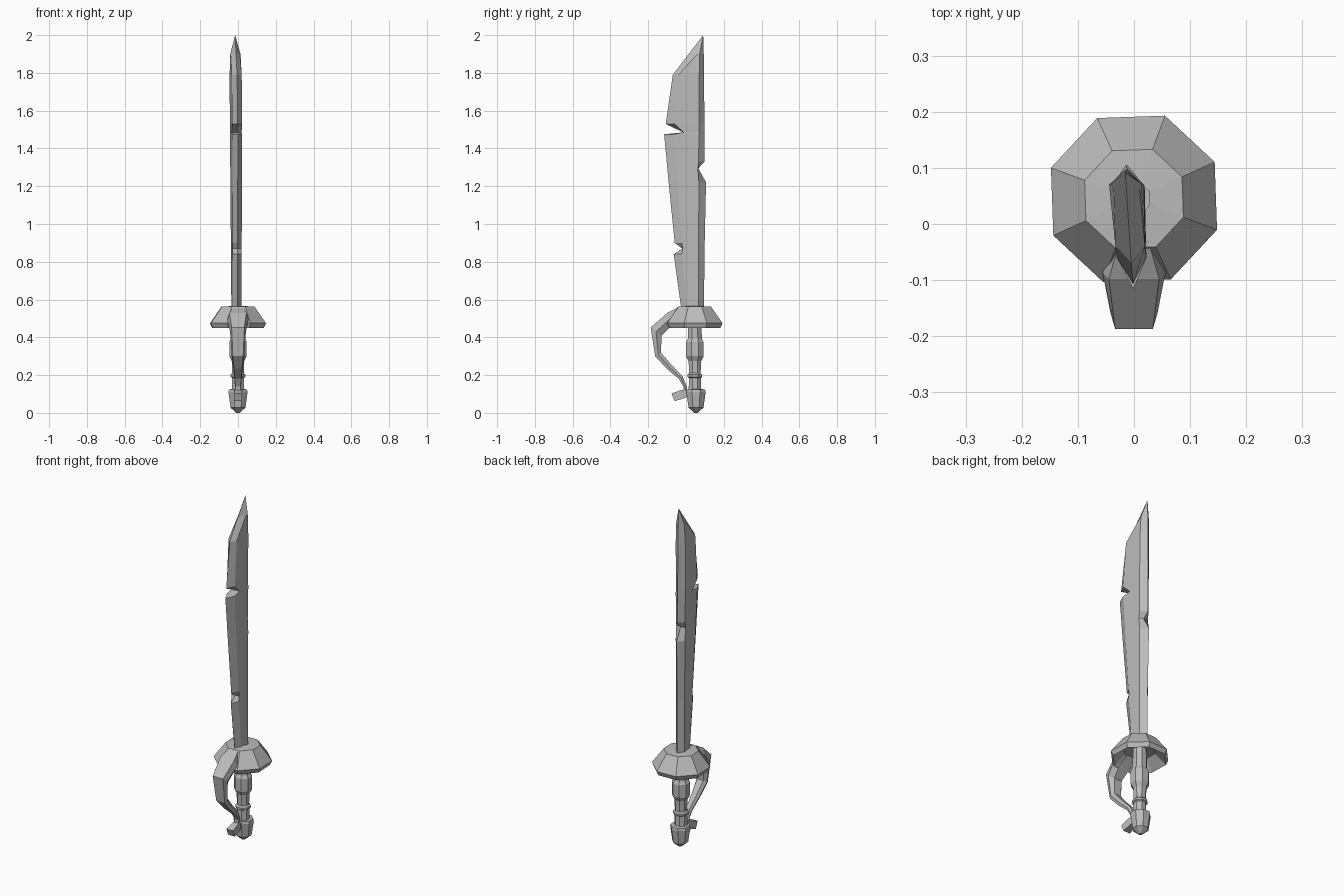
import bpy, bmesh, math

steel = bpy.data.materials.new("grey_steel")
steel.diffuse_color = (0.5, 0.5, 0.5, 1)


def loft(name, rings, closed=False):
    """Skin a list of equal-sized point rings; cap the ends or join them."""
    bm = bmesh.new()
    rows = [[bm.verts.new(p) for p in r] for r in rings]
    n = len(rows[0])
    pairs = list(zip(rows, rows[1:])) + ([(rows[-1], rows[0])] if closed else [])
    for a, b in pairs:
        for i in range(n):
            j = (i + 1) % n
            bm.faces.new((a[i], a[j], b[j], b[i]))
    if not closed:
        bm.faces.new(rows[0])
        bm.faces.new(rows[-1])
    bmesh.ops.remove_doubles(bm, verts=bm.verts, dist=0.0005)
    bmesh.ops.recalc_face_normals(bm, faces=bm.faces)
    me = bpy.data.meshes.new(name)
    bm.to_mesh(me)
    bm.free()
    me.materials.append(steel)
    ob = bpy.data.objects.new(name, me)
    bpy.context.collection.objects.link(ob)
    return ob


def octagon(r, z, cy=0.045, turn=24.5):
    return [(r * math.cos(math.radians(turn + 45 * i)),
             cy + r * math.sin(math.radians(turn + 45 * i)), z) for i in range(8)]


# Blade rows: height, cutting edge y, bevel y, ridge y, spine y, half thickness
blade_rows = [
    (0.55, -0.025, 0.005, 0.066, 0.095, 0.027),
    (0.84, -0.065, -0.022, 0.067, 0.098, 0.028),
    (0.87, -0.020, -0.018, 0.067, 0.098, 0.028),
    (0.90, -0.060, -0.022, 0.067, 0.099, 0.028),
    (1.22, -0.092, -0.045, 0.068, 0.106, 0.030),
    (1.295, -0.099, -0.050, 0.063, 0.065, 0.030),
    (1.33, -0.102, -0.052, 0.067, 0.099, 0.030),
    (1.475, -0.116, -0.060, 0.068, 0.098, 0.031),
    (1.485, -0.015, -0.013, 0.068, 0.098, 0.031),
    (1.53, -0.107, -0.060, 0.068, 0.098, 0.031),
    (1.79, -0.070, -0.040, 0.070, 0.095, 0.031),
    (1.90, 0.014, 0.062, 0.072, 0.094, 0.027),
    (2.00, 0.091, 0.091, 0.091, 0.091, 0.0),
]


def blade_ring(z, edge, bevel, ridge, spine, w):
    def pt(dx, y):
        # slight twist and lean across the blade
        return (dx - 0.006 - 0.06 * y - 0.004 * (z - 1), y, z)
    return [pt(0, edge), pt(0.85 * w, bevel), pt(w, ridge),
            pt(0, spine), pt(-w, ridge), pt(-0.85 * w, bevel)]


loft("blade", [blade_ring(*r) for r in blade_rows])

# Hand guard: octagonal dome with a hollow underside
loft("hand_guard", [octagon(0.03, 0.566), octagon(0.094, 0.562), octagon(0.158, 0.475),
                    octagon(0.146, 0.449), octagon(0.085, 0.505), octagon(0.03, 0.51)],
     closed=True)

# Knuckle bow: outer y, z / inner y, z / half width
bow_rows = [
    (-0.030, 0.564, -0.030, 0.505, 0.032),
    (-0.098, 0.530, -0.075, 0.462, 0.056),
    (-0.187, 0.452, -0.130, 0.408, 0.042),
    (-0.163, 0.300, -0.132, 0.318, 0.034),
    (-0.100, 0.232, -0.075, 0.252, 0.026),
    (-0.038, 0.180, -0.018, 0.194, 0.020),
    (-0.014, 0.140, 0.004, 0.140, 0.016),
    (-0.014, 0.112, 0.004, 0.085, 0.016),
]


def bow_ring(yo, zo, yi, zi, w):
    ym, zm = (yo + yi) / 2, (zo + zi) / 2
    return [(-w * 0.8, yo, zo), (w * 0.8, yo, zo), (w, ym, zm),
            (w * 0.6, yi, zi), (-w * 0.6, yi, zi), (-w, ym, zm)]


loft("knuckle_bow", [bow_ring(*r) for r in bow_rows])

# Curled end of the bow
curl = [(0.004, 0.115, 0.004, 0.085, 0.014), (-0.022, 0.122, -0.008, 0.078, 0.018),
        (-0.077, 0.103, -0.060, 0.062, 0.022)]
loft("bow_curl", [[(-w, ya, za), (w, ya, za), (w, yb, zb), (-w, yb, zb)]
                  for ya, za, yb, zb, w in curl])

# Grip with swollen bands
grip_rows = [(0.036, 0.11), (0.034, 0.185), (0.042, 0.19), (0.042, 0.202), (0.033, 0.21),
             (0.036, 0.275), (0.050, 0.30), (0.050, 0.375), (0.040, 0.392), (0.037, 0.515)]
loft("grip", [octagon(r, z, 0.047, 22.5) for r, z in grip_rows])

# Pommel
pommel_rows = [(0.010, 0.0), (0.043, 0.028), (0.055, 0.11), (0.052, 0.124), (0.030, 0.126)]
loft("pommel", [octagon(r, z, 0.053, 22.5) for r, z in pommel_rows])
